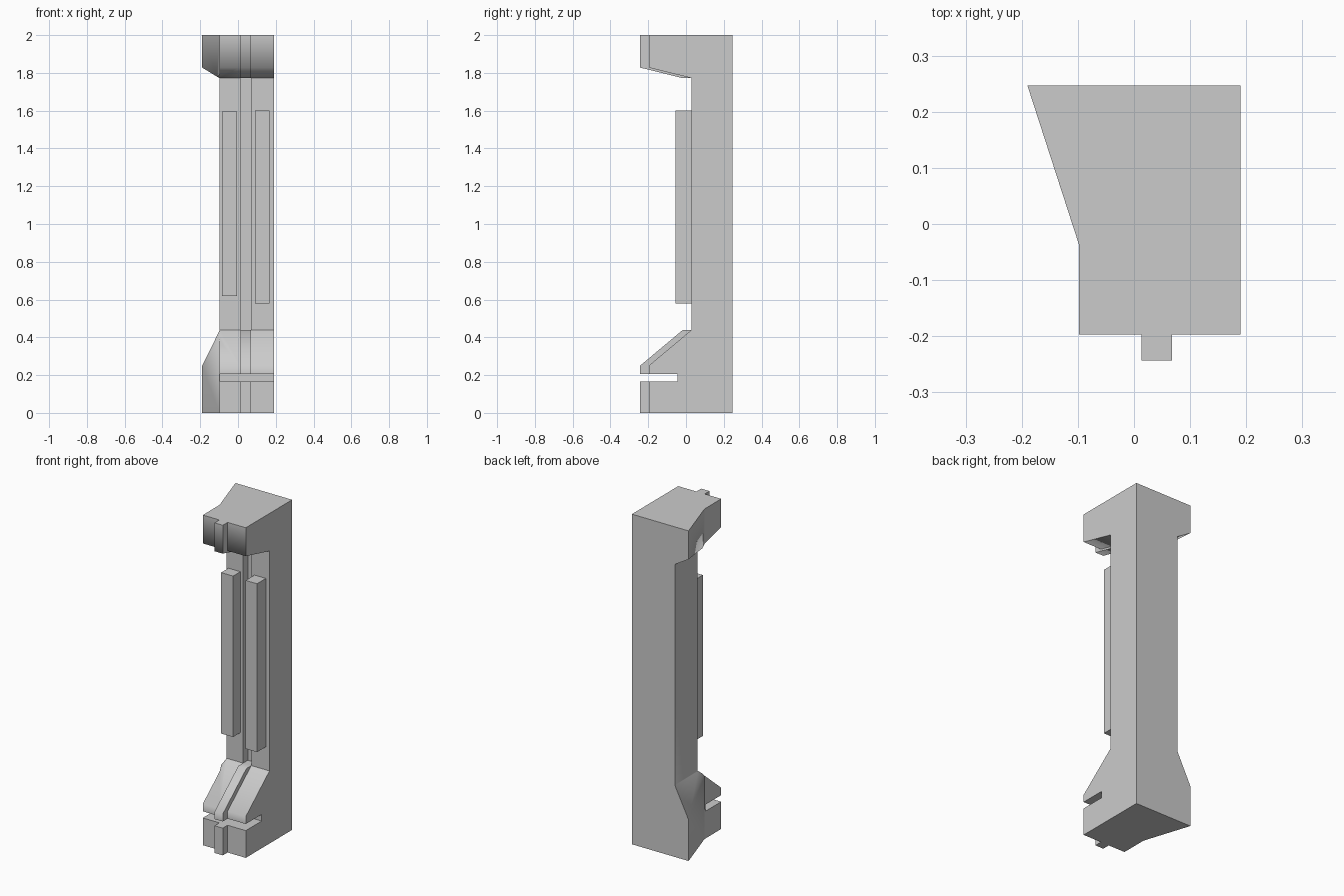
import bpy, bmesh
from math import radians

if "Cube" in bpy.data.objects:
    bpy.data.objects.remove(bpy.data.objects["Cube"])


def prism(name, pts, lo, hi, axis):
    """Extrude a 2D outline from lo to hi along the given axis."""
    place = {'x': lambda a, b, t: (t, a, b),
             'y': lambda a, b, t: (a, t, b),
             'z': lambda a, b, t: (a, b, t)}[axis]
    bm = bmesh.new()
    low = [bm.verts.new(place(a, b, lo)) for a, b in pts]
    high = [bm.verts.new(place(a, b, hi)) for a, b in pts]
    bm.faces.new(low)
    bm.faces.new(high)
    n = len(pts)
    for i in range(n):
        j = (i + 1) % n
        bm.faces.new((low[i], low[j], high[j], high[i]))
    bmesh.ops.recalc_face_normals(bm, faces=bm.faces)
    mesh = bpy.data.meshes.new(name)
    bm.to_mesh(mesh)
    bm.free()
    ob = bpy.data.objects.new(name, mesh)
    bpy.context.collection.objects.link(ob)
    return ob


def box(name, x0, x1, y0, y1, z0, z1):
    return prism(name, [(x0, y0), (x1, y0), (x1, y1), (x0, y1)], z0, z1, 'z')


def combine(target, tool, operation):
    """Apply a boolean and drop the helper."""
    mod = target.modifiers.new("bool", 'BOOLEAN')
    mod.operation, mod.object, mod.solver = operation, tool, 'EXACT'
    bpy.context.view_layer.objects.active = target
    bpy.ops.object.modifier_apply(modifier=mod.name)
    bpy.data.objects.remove(tool)


L, R, BACK, FRONT = -0.19, 0.19, 0.247, -0.197
COL, STEP = 0.03, 0.046        # column front, ridge thickness
RX0, RX1 = 0.013, 0.068        # ridge sides

# Pillar: side profile with foot slot and overhanging head
pillar = prism("pillar", [
    (BACK, 0), (FRONT, 0), (FRONT, 0.165), (-0.045, 0.165), (-0.045, 0.205),
    (FRONT, 0.205), (FRONT, 0.25), (COL, 0.44), (COL, 1.772), (FRONT, 1.828),
    (FRONT, 2), (BACK, 2)], L, R, 'x')

# Flared left flank seen from above
combine(pillar, prism("plan", [
    (L, BACK + 0.0), (-0.098, -0.037), (-0.098, -0.4), (0.4, -0.4),
    (0.4, 0.4), (L - 0.0485, 0.4)], -1, 3, 'z'), 'INTERSECT')

# Narrow waist between foot and head
combine(pillar, prism("waist", [
    (-0.4, 0.25), (L, 0.25), (-0.098, 0.435), (-0.098, 1.772),
    (L, 1.828), (-0.4, 1.828)], -1, 1, 'y'), 'DIFFERENCE')

# Groove down the column front
combine(pillar, box("groove", RX0, RX1, -0.01, COL + STEP, 0.44, 1.772), 'DIFFERENCE')

# Raised ridge on foot, slope and head
F = FRONT - STEP
for outline in (
        [(F, 0), (F, 0.165), (-0.1, 0.165), (-0.1, 0)],
        [(F, 0.205), (F, 0.25), (COL - STEP, 0.44), (COL, 0.44), (-0.1, 0.205)],
        [(F, 2), (F, 1.828), (COL - STEP, 1.772), (COL, 1.772), (COL, 2)]):
    combine(pillar, prism("ridge", outline, RX0, RX1, 'x'), 'UNION')

# Smooth the soft front bends, keep everything else crisp
bm = bmesh.new()
bm.from_mesh(pillar.data)
bmesh.ops.remove_doubles(bm, verts=bm.verts, dist=1e-5)
bmesh.ops.dissolve_limit(bm, angle_limit=radians(1), verts=bm.verts, edges=bm.edges)
for f in bm.faces:
    f.smooth = True
for e in bm.edges:
    a = e.calc_face_angle_signed(3.0)
    e.smooth = -radians(30) < a < radians(80) and abs(a) > radians(20)
bm.to_mesh(pillar.data)
bm.free()

# Raised panels on the column
box("left_panel", -0.085, -0.005, -0.04, COL, 0.62, 1.595)
box("right_panel", 0.09, 0.166, -0.055, COL, 0.58, 1.6)
